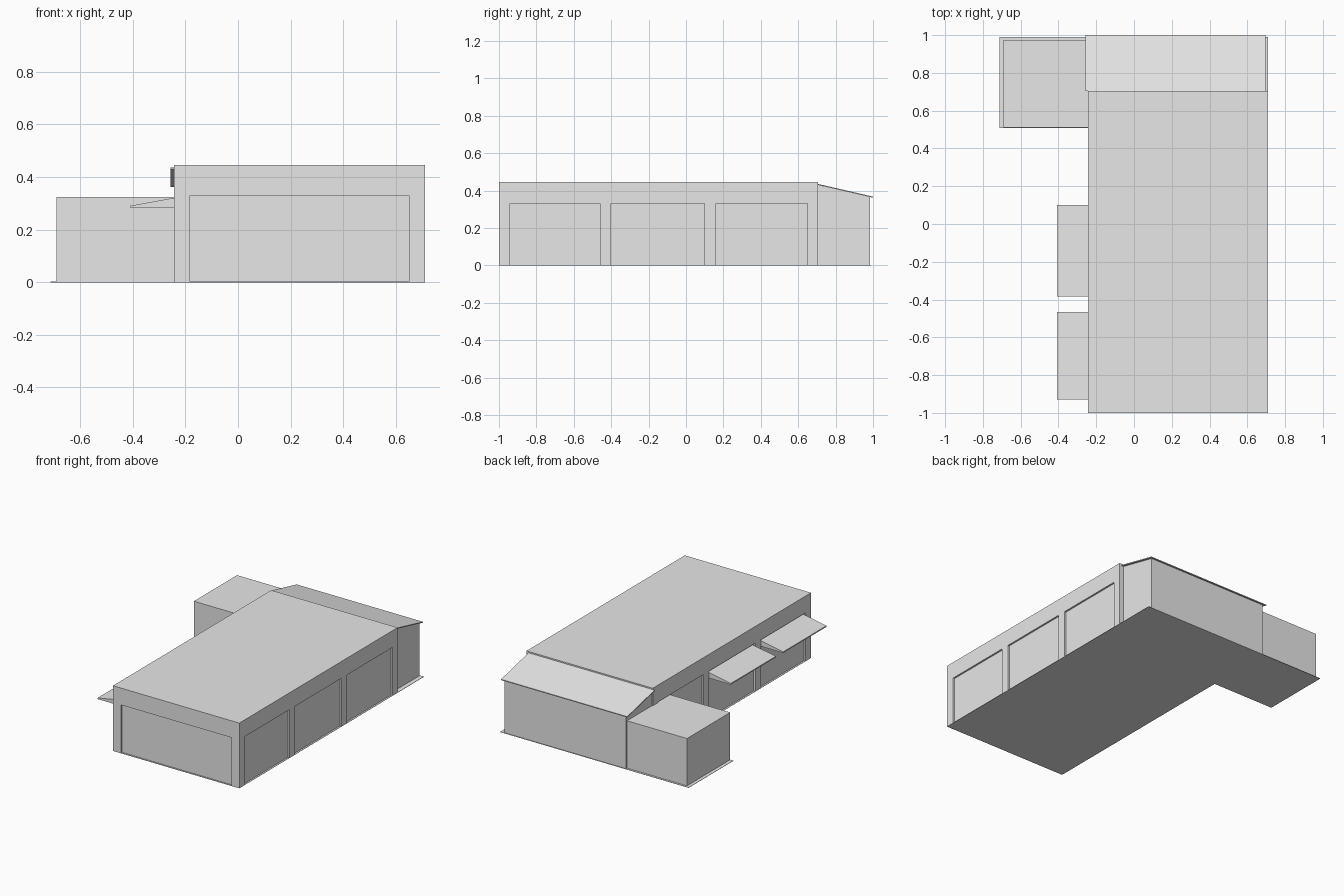
import bpy
import bmesh
from mathutils import Vector

cube = bpy.data.objects.get("Cube")
if cube:
    bpy.data.objects.remove(cube, do_unlink=True)

grey = bpy.data.materials.new("light_grey")
grey.use_nodes = True
COLOUR = (0.8, 0.8, 0.8, 1)
grey.diffuse_color = COLOUR
grey.node_tree.nodes["Principled BSDF"].inputs["Base Color"].default_value = COLOUR


def prism(name, profile, direction):
    """Extrude a closed 3D profile along a direction into a solid."""
    bm = bmesh.new()
    face = bm.faces.new([bm.verts.new(p) for p in profile])
    ext = bmesh.ops.extrude_face_region(bm, geom=[face], use_keep_orig=True)
    moved = [g for g in ext["geom"] if isinstance(g, bmesh.types.BMVert)]
    bmesh.ops.translate(bm, verts=moved, vec=Vector(direction))
    bmesh.ops.recalc_face_normals(bm, faces=bm.faces[:])
    mesh = bpy.data.meshes.new(name)
    bm.to_mesh(mesh)
    bm.free()
    mesh.materials.append(grey)
    obj = bpy.data.objects.new(name, mesh)
    bpy.context.collection.objects.link(obj)
    return obj


def box(name, x, y, z):
    """Box from (low, high) pairs."""
    profile = [(x[0], y[0], z[0]), (x[1], y[0], z[0]),
               (x[1], y[1], z[0]), (x[0], y[1], z[0])]
    return prism(name, profile, (0, 0, z[1] - z[0]))


def cut(target, cutters):
    """Subtract the cutters, bake the result and remove them."""
    for c in cutters:
        mod = target.modifiers.new("opening", 'BOOLEAN')
        mod.operation = 'DIFFERENCE'
        mod.solver = 'EXACT'
        mod.object = c
        c.hide_render = True
    bpy.context.view_layer.update()
    evaluated = target.evaluated_get(bpy.context.evaluated_depsgraph_get())
    baked = bpy.data.meshes.new_from_object(evaluated)
    target.modifiers.clear()
    target.data = baked
    for c in cutters:
        bpy.data.objects.remove(c, do_unlink=True)


LEFT, RIGHT = 0.71, -0.243      # side walls of the hall
FLOOR = 0.002                   # top of the ground plate
DEPTH, HEAD = 0.012, 0.33       # wall recess depth and head height

# L-shaped ground plate
prism("ground_plate",
      [(RIGHT, -1, 0), (LEFT, -1, 0), (LEFT, 0.99, 0),
       (-0.713, 0.99, 0), (-0.713, 0.507, 0), (RIGHT, 0.507, 0)],
      (0, 0, FLOOR))

# Main hall with shallow wall bays on the sides and front
hall = box("main_hall", (RIGHT, LEFT), (-1, 0.705), (FLOOR, 0.445))
bays = []
for low, high in ((-0.94, -0.46), (-0.40, 0.10), (0.16, 0.65)):
    for wall in (LEFT, RIGHT):
        bays.append(box("bay_cutter", (wall - DEPTH, wall + DEPTH),
                        (low, high), (-0.1, HEAD)))
bays.append(box("bay_cutter", (RIGHT + 0.06, LEFT - 0.06),
                (-1 - DEPTH, -1 + DEPTH), (-0.1, HEAD)))
cut(hall, bays)

# Rear wing with a lean-to roof
prism("rear_wing",
      [(-0.238, 0.70, FLOOR), (-0.238, 0.985, FLOOR),
       (-0.238, 0.985, 0.366), (-0.238, 0.70, 0.431)],
      (0.918, 0, 0))
prism("rear_wing_roof",
      [(-0.257, 0.705, 0.43), (-0.257, 1, 0.362),
       (-0.257, 1, 0.368), (-0.257, 0.705, 0.436)],
      (0.952, 0, 0))

# Side annex
box("side_annex", (-0.69, -0.235), (0.51, 0.975), (FLOOR, 0.325))

# Wedge awnings over the right-hand bays
for label, low, high in (("front", -0.93, -0.465), ("rear", -0.385, 0.10)):
    prism(label + "_awning",
          [(-0.408, low, 0.283), (-0.232, low, 0.283),
           (-0.232, low, 0.323), (-0.408, low, 0.291)],
          (0, high - low, 0))
